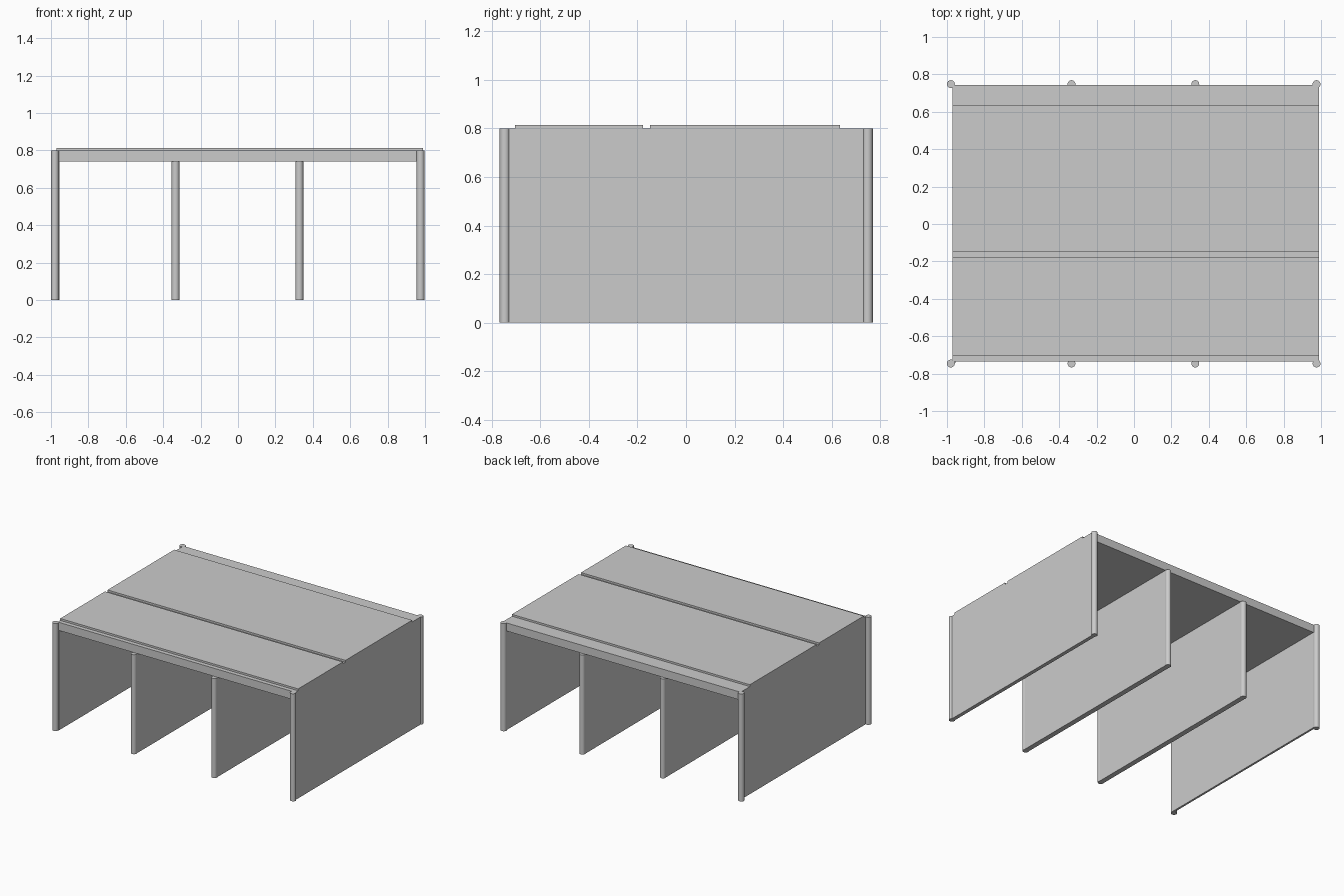
import bpy

if "Cube" in bpy.data.objects:
    bpy.data.objects.remove(bpy.data.objects["Cube"])


def box(name, x0, x1, y0, y1, z0, z1):
    bpy.ops.mesh.primitive_cube_add(size=1, location=((x0 + x1) / 2, (y0 + y1) / 2, (z0 + z1) / 2))
    ob = bpy.context.object
    ob.name = name
    ob.scale = (x1 - x0, y1 - y0, z1 - z0)
    bpy.ops.object.transform_apply(location=False, rotation=False, scale=True)
    return ob


def post(name, x, y, height):
    bpy.ops.mesh.primitive_cylinder_add(vertices=24, radius=0.021, depth=height,
                                        location=(x, y, height / 2))
    ob = bpy.context.object
    ob.name = name
    bpy.ops.object.shade_smooth_by_angle()


LEFT, RIGHT = -0.97, 0.988
ROOF_LOW, ROOF_TOP = 0.74, 0.80

# Side walls and inner partitions: name, x range
for name, x0, x1 in [("left_wall", LEFT, -0.955),
                     ("left_partition", -0.353, -0.315),
                     ("right_partition", 0.309, 0.347),
                     ("right_wall", 0.96, RIGHT)]:
    box(name, x0, x1, -0.742, 0.742, 0, ROOF_LOW)

# Round posts capping both ends of every wall; corner posts reach the roof top
for name, x, height in [("left_corner_post", -0.979, ROOF_TOP),
                        ("left_partition_post", -0.334, ROOF_LOW),
                        ("right_partition_post", 0.328, ROOF_LOW),
                        ("right_corner_post", 0.976, ROOF_TOP)]:
    for end, y in [("front", -0.746), ("back", 0.748)]:
        post(f"{end}_{name}", x, y, height)

# Roof slab
box("roof_slab", LEFT, RIGHT, -0.735, 0.744, ROOF_LOW, ROOF_TOP)

# Two thin cover panels with a gap between them
box("front_roof_panel", LEFT, RIGHT, -0.704, -0.178, ROOF_TOP, 0.814)
box("back_roof_panel", LEFT, RIGHT, -0.148, 0.635, ROOF_TOP, 0.814)
